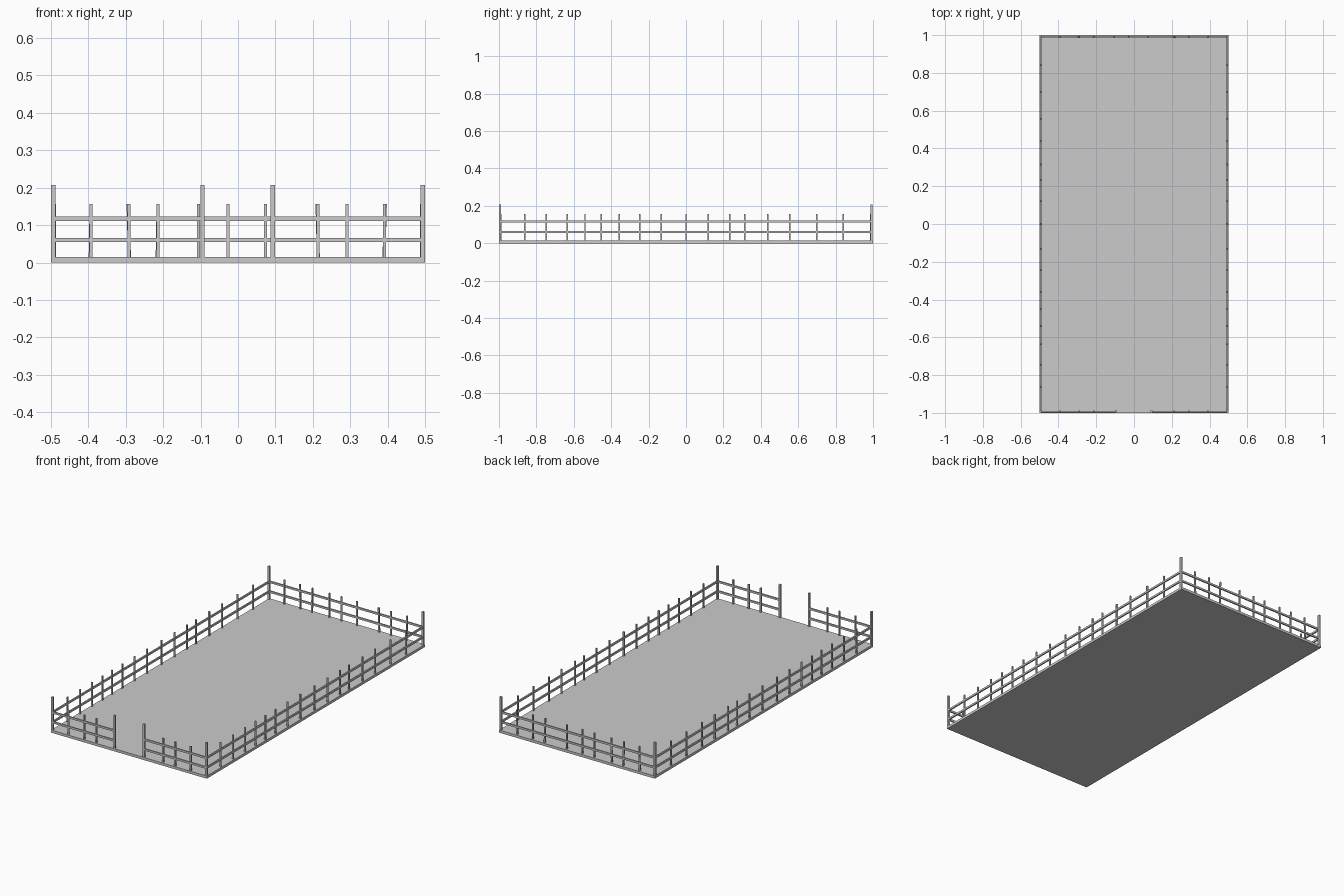
import bpy
import math
from mathutils import Matrix

cube = bpy.data.objects.get("Cube")
if cube:
    bpy.data.objects.remove(cube, do_unlink=True)

grey = bpy.data.materials.new("plain_grey")
grey.use_nodes = True
grey.diffuse_color = (0.6, 0.6, 0.6, 1)
grey.node_tree.nodes["Principled BSDF"].inputs["Base Color"].default_value = (0.6, 0.6, 0.6, 1)


def box(name, x, y, z, lean=0):
    """Box between (low, high) pairs, optionally leaning sideways in degrees."""
    bpy.ops.mesh.primitive_cube_add(size=1)
    obj = bpy.context.object
    obj.name = name
    size = [p[1] - p[0] for p in (x, y, z)]
    obj.data.transform(Matrix.Rotation(math.radians(lean), 4, "Y") @ Matrix.Diagonal((*size, 1)))
    obj.location = [sum(p) / 2 for p in (x, y, z)]
    obj.data.materials.append(grey)
    return obj


def span(center, width):
    return (center - width / 2, center + width / 2)


SLAB, RAILS = 0.015, (0.060, 0.117)
TALL, SHORT = 0.207, 0.156
SIDE, FRONT, BACK = 0.494, -0.994, 0.991
THICK, THIN = 0.011, 0.008

# Floor slab
box("floor", (-0.5, 0.5), (-1, 1), (0, SLAB))

# Tall corner and gate posts
for x in (-SIDE, SIDE):
    for y in (FRONT, BACK):
        box("corner_post", span(x, THICK), span(y, THICK), (0, TALL))
for x in (-0.095, 0.093):
    box("gate_post", span(x, THICK), span(FRONT, THICK), (0, TALL))

# Two rails along each stretch of fence
for z in RAILS:
    height = span(z, THICK)
    for x in (-SIDE, SIDE):
        box("side_rail", span(x, THIN), (FRONT, BACK), height)
    box("back_rail", (-SIDE, SIDE), span(BACK, THIN), height)
    box("front_rail_right", (-SIDE, -0.095), span(FRONT, THIN), height)
    box("front_rail_left", (0.093, SIDE), span(FRONT, THIN), height)

# Short posts set just inside the rails
short = (SLAB - 0.005, SHORT)
shift = 0.003
for x in (-0.393, -0.291, -0.214, 0.214, 0.291, 0.391):
    box("front_short_post", span(x, THIN), span(FRONT + shift, THIN), short)
for x, lean in ((-0.394, 1), (-0.292, -1.5), (-0.215, 1), (-0.105, 0), (-0.027, 0),
                (0.073, 0), (0.213, -1.5), (0.291, 0), (0.392, 1.5)):
    box("back_short_post", span(x, THIN), span(BACK - shift, THIN), short, lean)
for y in (-0.861, -0.746, -0.636, -0.54, -0.452, -0.358, -0.246, -0.131,
          0, 0.12, 0.233, 0.315, 0.438, 0.556, 0.698, 0.84):
    for side in (-1, 1):
        box("side_short_post", span(side * (SIDE - shift), THIN), span(y, THIN), short)
